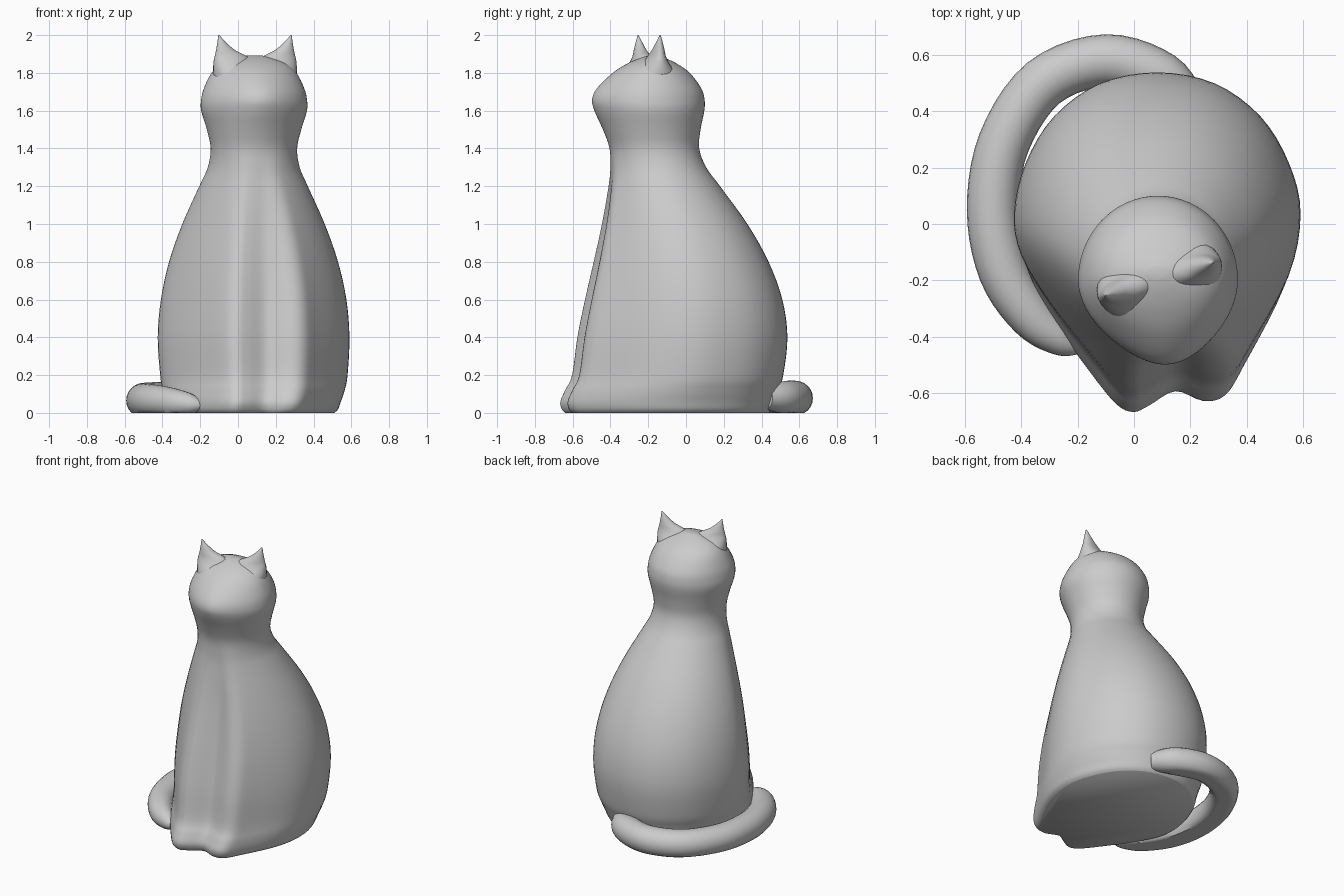
import bpy, bmesh
from math import sin, cos, pi, radians
from mathutils import Vector, Matrix

cube = bpy.data.objects.get("Cube")
if cube:
    bpy.data.objects.remove(cube, do_unlink=True)


def spline(points, steps, closed=False):
    """Catmull-Rom curve through points of any dimension."""
    n = len(points)
    pick = (lambda i: points[i % n]) if closed else (lambda i: points[min(max(i, 0), n - 1)])
    out = []
    for i in range(n if closed else n - 1):
        quad = list(zip(pick(i - 1), pick(i), pick(i + 1), pick(i + 2)))
        for s in range(steps):
            t = s / steps
            out.append([b + t * (c - a) / 2 + t * t * (a - 2.5 * b + 2 * c - d / 2)
                        + t ** 3 * (1.5 * (b - c) + (d - a) / 2) for a, b, c, d in quad])
    if not closed:
        out.append(list(points[-1]))
    return out


def loft(name, rings):
    """Skin a list of equal rings, cap both ends and shade smooth."""
    bm = bmesh.new()
    loops = [[bm.verts.new(p) for p in ring] for ring in rings]
    for low, high in zip(loops, loops[1:]):
        for i in range(len(low)):
            bm.faces.new((low[i - 1], low[i], high[i], high[i - 1]))
    bm.faces.new(loops[0])
    bm.faces.new(loops[-1])
    bmesh.ops.recalc_face_normals(bm, faces=bm.faces)
    mesh = bpy.data.meshes.new(name)
    bm.to_mesh(mesh)
    bm.free()
    obj = bpy.data.objects.new(name, mesh)
    bpy.context.collection.objects.link(obj)
    bpy.ops.object.select_all(action="DESELECT")
    obj.select_set(True)
    bpy.context.view_layer.objects.active = obj
    bpy.ops.object.shade_smooth_by_angle(angle=radians(50))
    return obj


# Body and head: a unit section with two front legs that fades to an ellipse
section = spline([
    (1, .1), (.92, .42), (.72, .72), (.4, .93), (0, 1), (-.4, .93), (-.72, .72), (-.92, .42),
    (-1, .1), (-.95, -.16), (-.75, -.46), (-.49, -.76), (-.3, -.95), (-.17, -1), (-.05, -.96),
    (.15, -.87), (.36, -.93), (.52, -.9), (.65, -.73), (.92, -.28)], 4, closed=True)

# Height, right, left, front, back, leg amount, snout amount
levels = [
    (0, -.37, .51, -.64, .44, 1, 0),
    (.02, -.385, .53, -.658, .455, 1, 0),
    (.06, -.39, .545, -.665, .47, 1, 0),
    (.12, -.4, .565, -.64, .49, 1, 0),
    (.2, -.412, .58, -.603, .515, 1, 0),
    (.4, -.425, .59, -.575, .537, 1, 0),
    (.6, -.408, .574, -.535, .51, .95, 0),
    (.8, -.365, .53, -.49, .437, .8, 0),
    (1, -.295, .46, -.447, .325, .6, 0),
    (1.2, -.205, .37, -.412, .18, .3, 0),
    (1.3, -.16, .327, -.402, .107, .15, 0),
    (1.4, -.145, .313, -.405, .07, 0, 0),
    (1.5, -.165, .335, -.44, .077, 0, .3),
    (1.6, -.195, .365, -.485, .097, 0, .8),
    (1.66, -.195, .365, -.497, .098, 0, 1),
    (1.72, -.18, .35, -.47, .08, 0, 1),
    (1.8, -.14, .31, -.388, .02, 0, .6),
    (1.85, -.085, .255, -.31, -.05, 0, .2),
    (1.88, -.01, .18, -.24, -.115, 0, 0),
    (1.893, .05, .12, -.19, -.15, 0, 0),
]


def body_ring(z, right, left, front, back, legs, snout):
    ring = []
    for u, v in section:
        round_uv = Vector((u, v)).normalized()
        u, v = round_uv.lerp(Vector((u, v)), legs)
        ahead = max(0, -v) ** 2 * snout
        u = u * (1 - .25 * ahead) + .09 * ahead
        ring.append(((left + right) / 2 + u * (left - right) / 2,
                     (front + back) / 2 + v * (back - front) / 2, max(z, 0)))
    return ring


loft("body", [body_ring(*level) for level in spline(levels, 4)])

# Ears: thin flared horns set either side of the turned head
turn = Matrix.Translation((.09, -.195, 0)) @ Matrix.Rotation(radians(17), 4, "Z")
# Height, inner edge, outer edge, half thickness
ear = [(1.7, .02, .22, .13), (1.8, .01, .228, .1), (1.86, .02, .228, .06), (1.89, .05, .222, .043),
       (1.92, .11, .215, .032), (1.96, .16, .208, .018), (2, .197, .203, .002)]
for side, name in ((1, "left_ear"), (-1, "right_ear")):
    rings = []
    for z, inner, outer, thick in spline(ear, 4):
        rings.append([turn @ Vector((side * ((inner + outer) / 2 + cos(a) * (outer - inner) / 2),
                                     sin(a) * thick, z))
                      for a in (2 * pi * i / 24 for i in range(24))])
    loft(name, rings)

# Tail: a tapered tube curled round the right side, flat on the ground
# Path x, y, z and radius
tail = [(.2, .42, .08, .06), (.1, .52, .08, .088), (-.1, .58, .078, .092), (-.32, .5, .075, .092),
        (-.46, .29, .07, .092), (-.5, .05, .066, .092), (-.46, -.17, .062, .09),
        (-.36, -.33, .055, .08), (-.26, -.41, .048, .058), (-.2, -.44, .042, .026),
        (-.185, -.445, .04, .004)]
path = spline(tail, 5)
rings = []
for i, (x, y, z, radius) in enumerate(path):
    ahead, behind = path[min(i + 1, len(path) - 1)], path[max(i - 1, 0)]
    across = Vector((ahead[1] - behind[1], behind[0] - ahead[0], 0)).normalized()
    ring = []
    for k in range(24):
        a = 2 * pi * k / 24
        p = Vector((x, y, z)) + across * cos(a) * radius + Vector((0, 0, sin(a) * radius))
        p.z = max(p.z, 0)
        ring.append(p)
    rings.append(ring)
loft("tail", rings)
